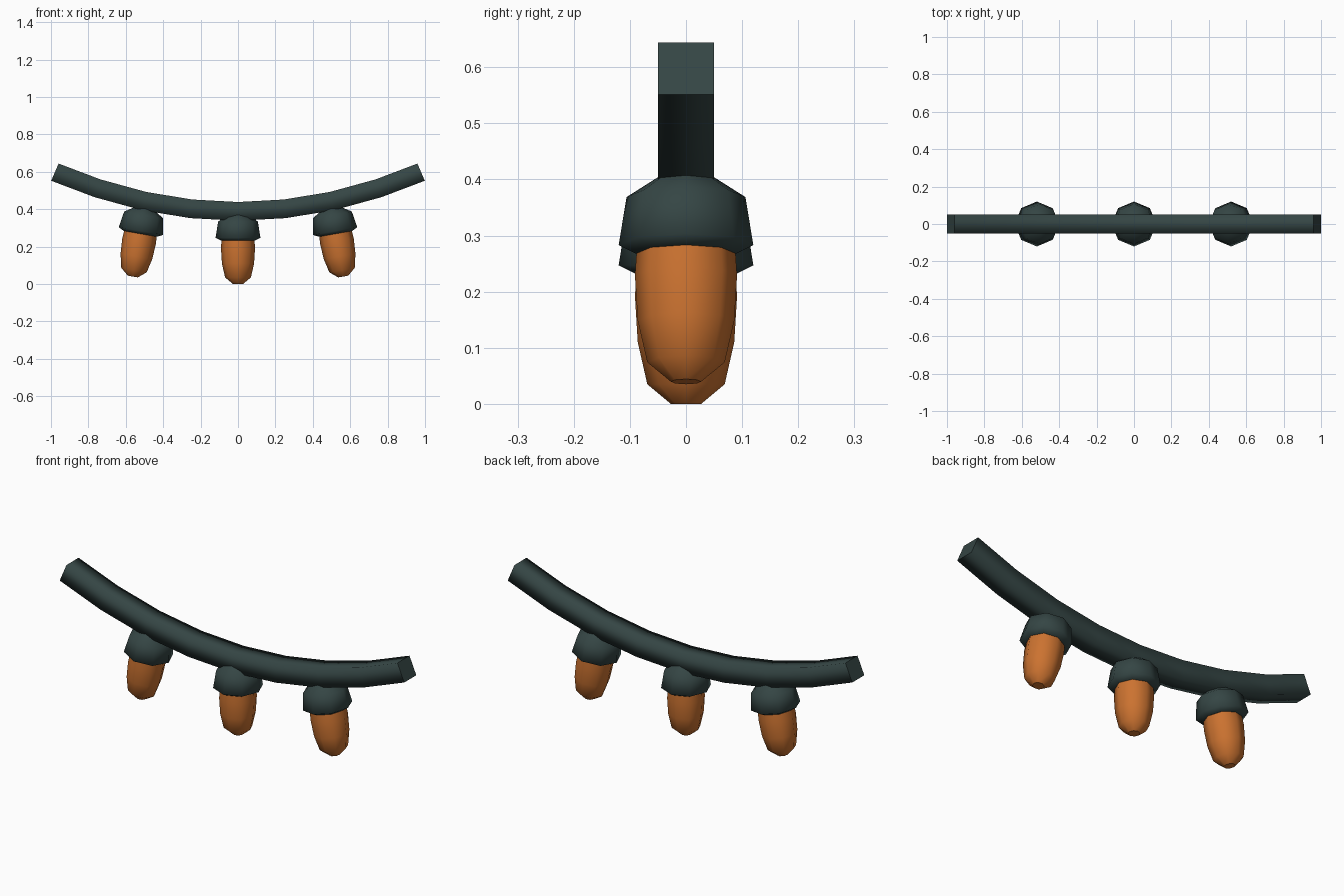
import bpy, bmesh, math
from mathutils import Matrix, Vector

if "Cube" in bpy.data.objects:
    bpy.data.objects.remove(bpy.data.objects["Cube"])


def material(name, rgb):
    m = bpy.data.materials.new(name)
    m.diffuse_color = (*rgb, 1)
    m.use_nodes = True
    m.node_tree.nodes["Principled BSDF"].inputs["Base Color"].default_value = m.diffuse_color
    return m


GREEN = material("dark green", (0.035, 0.060, 0.058))
ORANGE = material("warm orange", (0.60, 0.17, 0.03))


def loft(name, rings, mat, matrix=Matrix()):
    """Skin a list of vertex rings, smooth sides and flat sharp end caps."""
    bm = bmesh.new()
    loops = [[bm.verts.new(p) for p in ring] for ring in rings]
    n = len(loops[0])
    for a, b in zip(loops, loops[1:]):
        for i in range(n):
            j = (i + 1) % n
            bm.faces.new((a[i], a[j], b[j], b[i])).smooth = True
    for end in (loops[0], loops[-1]):
        face = bm.faces.new(end)
        for e in face.edges:
            e.smooth = False
    bmesh.ops.recalc_face_normals(bm, faces=bm.faces)
    me = bpy.data.meshes.new(name)
    bm.to_mesh(me)
    bm.free()
    me.materials.append(mat)
    ob = bpy.data.objects.new(name, me)
    ob.matrix_world = matrix
    bpy.context.collection.objects.link(ob)
    return ob


def lathe(name, profile, mat, matrix):
    """Eight-sided turned shape from (radius, height) pairs."""
    rings = [[(r * math.cos(i * math.pi / 4), r * math.sin(i * math.pi / 4), z)
              for i in range(8)] for r, z in profile]
    return loft(name, rings, mat, matrix)


# Sagging cable with a square section
SAG, LOW, HALF = 0.2187, 0.388, 0.05
rings = []
for x in (-0.979, -0.75, -0.5, -0.25, 0, 0.25, 0.5, 0.75, 0.979):
    c = Vector((x, 0, LOW + SAG * x * x))
    up = Vector((-2 * SAG * x, 0, 1)).normalized() * HALF
    side = Vector((0, HALF, 0))
    rings.append([c + up + side, c + up - side, c - up - side, c - up + side])
loft("cable", rings, GREEN)

# Sockets and bulbs, heights measured from the socket's lower rim
SOCKET = [(0.09, 0), (0.12, 0.015), (0.106, 0.102), (0.05, 0.138)]
BULB = [(0.027, -0.232), (0.069, -0.197), (0.086, -0.122),
        (0.091, -0.04), (0.087, 0.02)]
for label, x, z, tilt in (("left", -0.522, 0.268, 10),
                          ("middle", 0, 0.232, 0),
                          ("right", 0.522, 0.268, -10)):
    mat = Matrix.Translation((x, 0, z)) @ Matrix.Rotation(math.radians(tilt), 4, 'Y')
    lathe(label + "_socket", SOCKET, GREEN, mat)
    lathe(label + "_bulb", BULB, ORANGE, mat)
